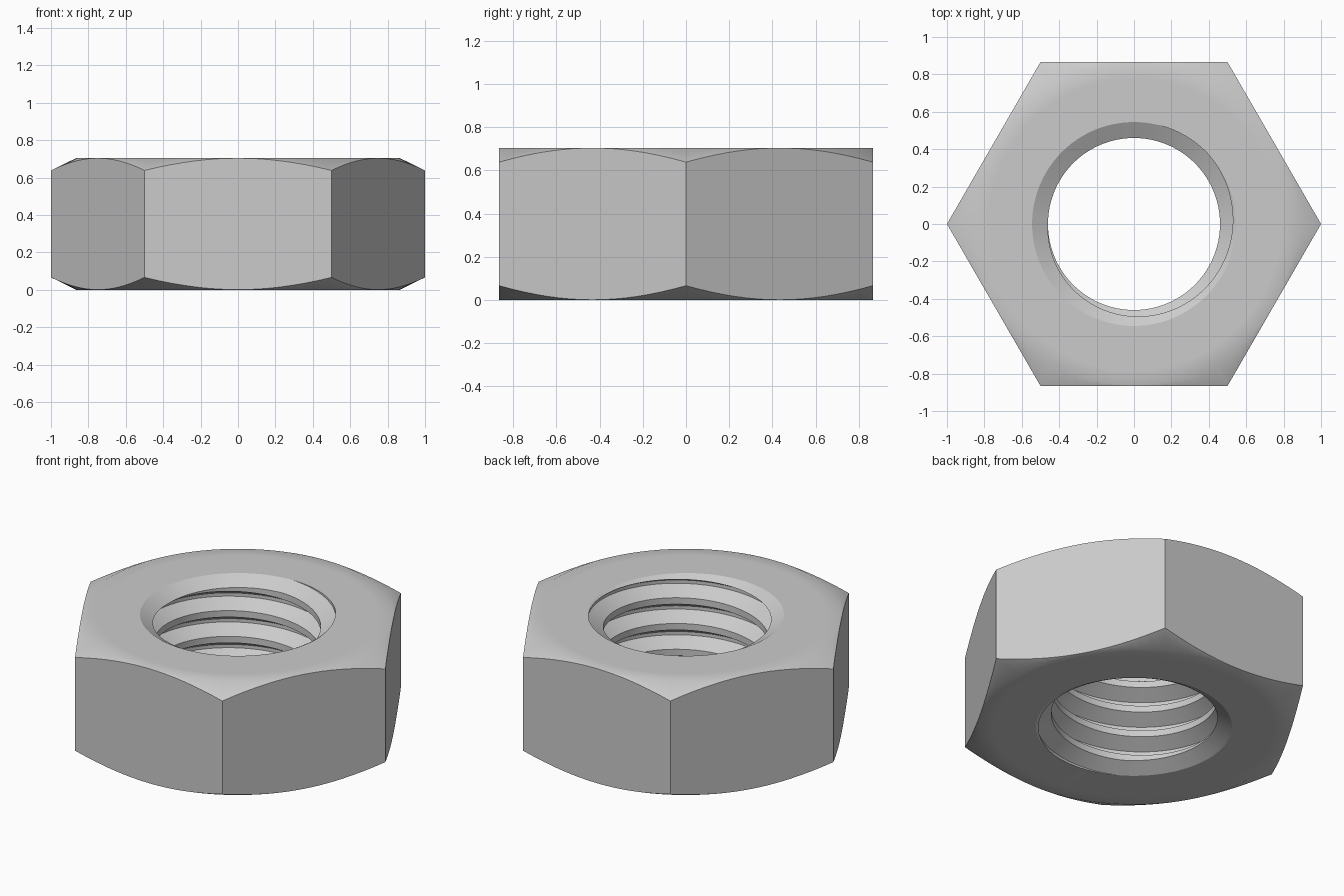
import bpy, bmesh, math

if "Cube" in bpy.data.objects:
    bpy.data.objects.remove(bpy.data.objects["Cube"])

H = 0.705                      # nut height
MINOR, MAJOR = 0.46, 0.545     # thread radii
PITCH = 0.158
N = 96                         # segments round the axis
SLOPE = math.tan(math.radians(30))

steel = bpy.data.materials.new("plain grey steel")
steel.diffuse_color = (0.6, 0.6, 0.6, 1)
steel.use_nodes = True
steel.node_tree.nodes["Principled BSDF"].inputs["Base Color"].default_value = steel.diffuse_color


def to_object(name, bm):
    bmesh.ops.recalc_face_normals(bm, faces=bm.faces)
    mesh = bpy.data.meshes.new(name)
    bm.to_mesh(mesh)
    bm.free()
    mesh.materials.append(steel)
    obj = bpy.data.objects.new(name, mesh)
    bpy.context.collection.objects.link(obj)
    return obj


def lathe(name, profile):
    """Revolve (radius, z) points that start and end on the axis."""
    bm = bmesh.new()
    rings = []
    for r, z in profile:
        if r == 0:
            rings.append([bm.verts.new((0, 0, z))] * N)
        else:
            rings.append([bm.verts.new((r * math.cos(2 * math.pi * i / N),
                                        r * math.sin(2 * math.pi * i / N), z))
                          for i in range(N)])
    for a, b in zip(rings, rings[1:]):
        for i in range(N):
            k = (i + 1) % N
            bm.faces.new(list(dict.fromkeys((a[i], a[k], b[k], b[i]))))
    return to_object(name, bm)


def thread_cutter(name, turns=9):
    """Solid right-hand screw: crest, flank, root, flank in every pitch."""
    flank = (MAJOR - MINOR) * SLOPE
    crest = PITCH / 4
    steps = [(MINOR, 0), (MINOR, crest), (MAJOR, crest + flank), (MAJOR, PITCH - flank)]
    base = H - 0.01 - 0.75 * PITCH - 6 * PITCH
    rows = 4 * turns
    bm = bmesh.new()
    cols = []
    for i in range(N):
        a = 2 * math.pi * i / N
        col = []
        for j in range(rows + (5 if i == 0 else 1)):
            r, dz = steps[j % 4]
            z = base + PITCH * (i / N + j // 4) + dz
            col.append(bm.verts.new((r * math.cos(a), r * math.sin(a), z)))
        cols.append(col)

    def at(i, j):
        return cols[i][j] if i < N else cols[0][j + 4]

    for i in range(N):
        for j in range(rows):
            bm.faces.new((at(i, j), at(i + 1, j), at(i + 1, j + 1), at(i, j + 1)))
    # close both ends with a fan to the axis
    for j in (0, rows):
        loop = [at(i, j) for i in range(N)] + [cols[0][j + k] for k in (4, 3, 2, 1)]
        apex = bm.verts.new((0, 0, base + PITCH * (j / 4 + 0.5)))
        for p, q in zip(loop, loop[1:] + loop[:1]):
            bm.faces.new((p, q, apex))
    return to_object(name, bm)


def boolean(obj, cutter, operation):
    mod = obj.modifiers.new(operation.lower(), 'BOOLEAN')
    mod.operation, mod.object, mod.solver = operation, cutter, 'EXACT'
    bpy.context.view_layer.objects.active = obj
    bpy.ops.object.modifier_apply(modifier=mod.name)
    bpy.data.objects.remove(cutter)


# Hexagonal prism, corners on the x axis
bm = bmesh.new()
ring = [bm.verts.new((math.cos(math.pi * i / 3), math.sin(math.pi * i / 3), -0.1))
        for i in range(6)]
face = bm.faces.new(ring)
top = bmesh.ops.extrude_face_region(bm, geom=[face])["geom"]
bmesh.ops.translate(bm, vec=(0, 0, H + 0.2),
                    verts=[v for v in top if isinstance(v, bmesh.types.BMVert)])
nut = to_object("hex_nut", bm)

# Conical chamfer on the corners, top and bottom
half = [(0, 0), (0.78, 0), (0.864, 0), (1.05, 0.091)]
boolean(nut, lathe("chamfer_helper", half + [(r, H - z) for r, z in reversed(half)]),
        'INTERSECT')

# Threaded hole
boolean(nut, thread_cutter("thread_helper"), 'DIFFERENCE')

# Countersinks at both ends of the hole
wide, thin = MAJOR + 0.05 / SLOPE, 0.45
depth = (MAJOR - thin) * SLOPE
half = [(0, -0.05), (wide, -0.05), (thin, depth)]
boolean(nut, lathe("countersink_helper", half + [(r, H - z) for r, z in reversed(half)]),
        'DIFFERENCE')

# Smooth round surfaces, crisp edges
bpy.ops.object.select_all(action='DESELECT')
nut.select_set(True)
bpy.context.view_layer.objects.active = nut
bpy.ops.object.shade_smooth_by_angle(angle=math.radians(28))
